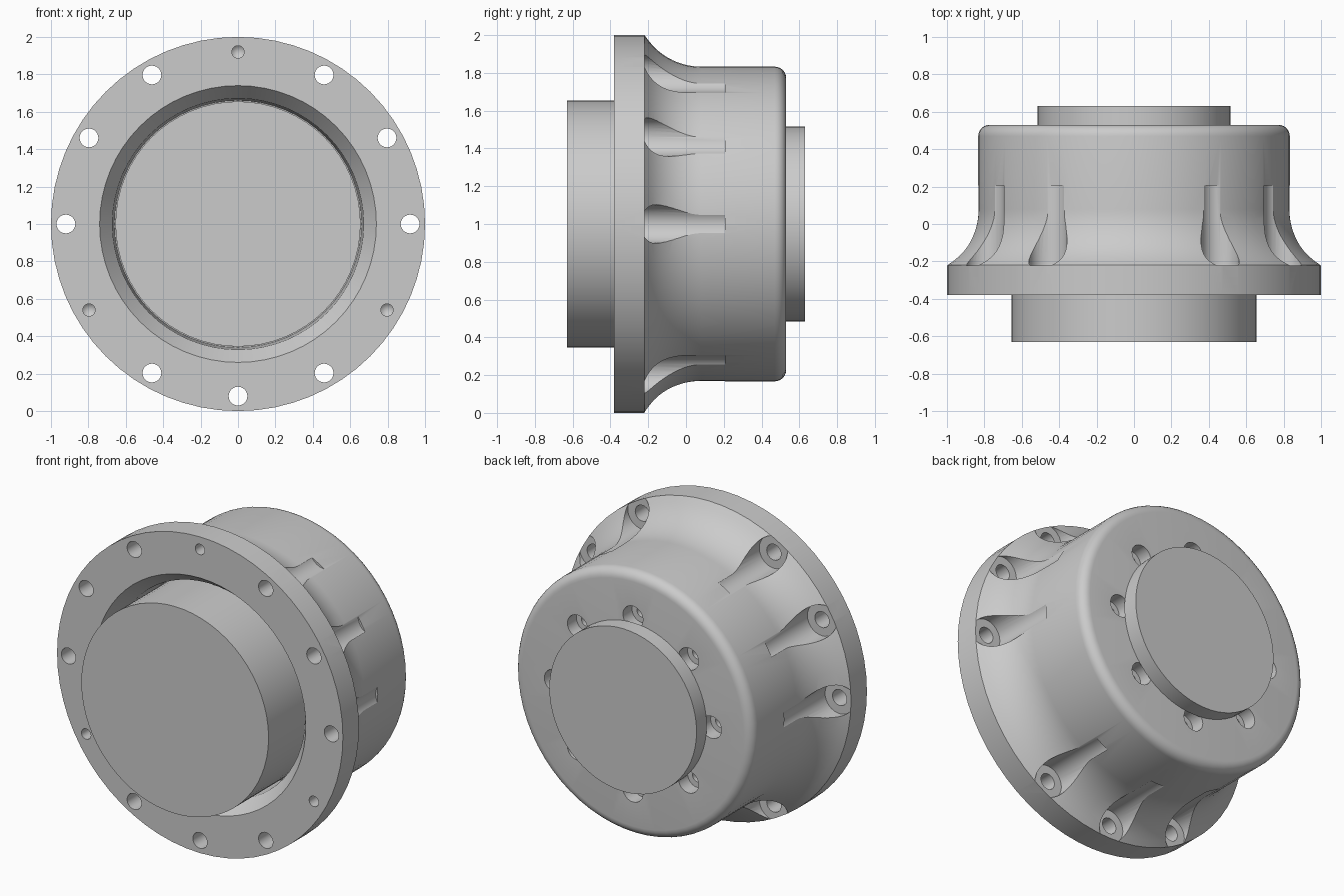
import bpy, bmesh
from math import cos, sin, pi, radians, sqrt
from mathutils import Vector, Matrix

cube = bpy.data.objects.get("Cube")
if cube:
    bpy.data.objects.remove(cube, do_unlink=True)

metal = bpy.data.materials.new("grey metal")
metal.use_nodes = True
GREY = (0.6, 0.6, 0.6, 1)
metal.diffuse_color = GREY
metal.node_tree.nodes["Principled BSDF"].inputs["Base Color"].default_value = GREY


def lathe(name, profile, centres=((0, 0),), segments=64):
    """Turn a (radius, y) profile about the y direction at each (x, z) centre."""
    bm = bmesh.new()
    for x, z in centres:
        c = Vector((x, 0, 1 + z))
        verts = [bm.verts.new(c + Vector((r, y, 0))) for r, y in profile]
        edges = [bm.edges.new(pair) for pair in zip(verts, verts[1:])]
        bmesh.ops.spin(bm, geom=verts + edges, cent=c, axis=(0, 1, 0),
                       angle=2 * pi, steps=segments)
    bmesh.ops.remove_doubles(bm, verts=bm.verts, dist=0.0005)
    bmesh.ops.recalc_face_normals(bm, faces=bm.faces)
    mesh = bpy.data.meshes.new(name)
    bm.to_mesh(mesh)
    bm.free()
    mesh.materials.append(metal)
    ob = bpy.data.objects.new(name, mesh)
    bpy.context.collection.objects.link(ob)
    return ob


def select(ob):
    bpy.ops.object.select_all(action='DESELECT')
    ob.select_set(True)
    bpy.context.view_layer.objects.active = ob


def cut(ob, cutter):
    cutter.hide_render = True
    mod = ob.modifiers.new("cut", 'BOOLEAN')
    mod.operation = 'DIFFERENCE'
    mod.solver = 'EXACT'
    mod.object = cutter
    select(ob)
    bpy.ops.object.modifier_apply(modifier=mod.name)
    bpy.data.objects.remove(cutter, do_unlink=True)


def smooth(ob):
    select(ob)
    bpy.ops.object.shade_smooth_by_angle(angle=radians(30))


def ring(radius, degrees):
    return [(radius * cos(radians(a)), radius * sin(radians(a))) for a in degrees]


# Housing: tapered bore, flange, concave flare, barrel and rounded back edge
FLANGE_FRONT, FLANGE_BACK, BACK = -0.38, -0.22, 0.53
BARREL, FLARE, ROUND = 0.833, 0.35, 0.06
flare = []
for i in range(13):
    y = 0.08 - 0.3 * (1 - i / 12)
    flare.append((BARREL + FLARE - sqrt(FLARE ** 2 - (0.08 - y) ** 2), y))
flare[0] = (1, FLANGE_BACK)
rounded = [(BARREL - ROUND + ROUND * cos(t * pi / 12),
            BACK - ROUND + ROUND * sin(t * pi / 12)) for t in range(7)]
housing = lathe("housing", [(0, -0.1), (0.66, -0.1), (0.672, -0.29),
                            (0.74, FLANGE_FRONT), (1, FLANGE_FRONT)]
                + flare + rounded + [(0, BACK)])

# Flange bolt holes with long bolt-head pockets, and three blind holes
blind = (90, 210, 330)
bolts = [a for a in range(0, 360, 30) if a not in blind]
cut(housing, lathe("bolt_cutter",
                   [(0, 0.207), (0.102, 0.207), (0.102, -0.221), (0.05, -0.221),
                    (0.05, -0.5), (0, -0.5)], ring(0.92, bolts), 32))
cut(housing, lathe("blind_cutter",
                   [(0, -0.26), (0.033, -0.29), (0.033, -0.5), (0, -0.5)],
                   ring(0.92, blind), 24))

# Counterbored screw holes around the back cap
cut(housing, lathe("screw_cutter",
                   [(0, 0.3), (0.035, 0.32), (0.035, 0.44), (0.07, 0.44),
                    (0.07, 0.6), (0, 0.6)], ring(0.55, range(0, 360, 45)), 24))
smooth(housing)

# Front drum and back cap
smooth(lathe("front_drum", [(0, -0.63), (0.655, -0.63), (0.655, -0.08), (0, -0.08)]))
smooth(lathe("back_cap", [(0, 0.529), (0.515, 0.529), (0.515, 0.63), (0, 0.63)]))
